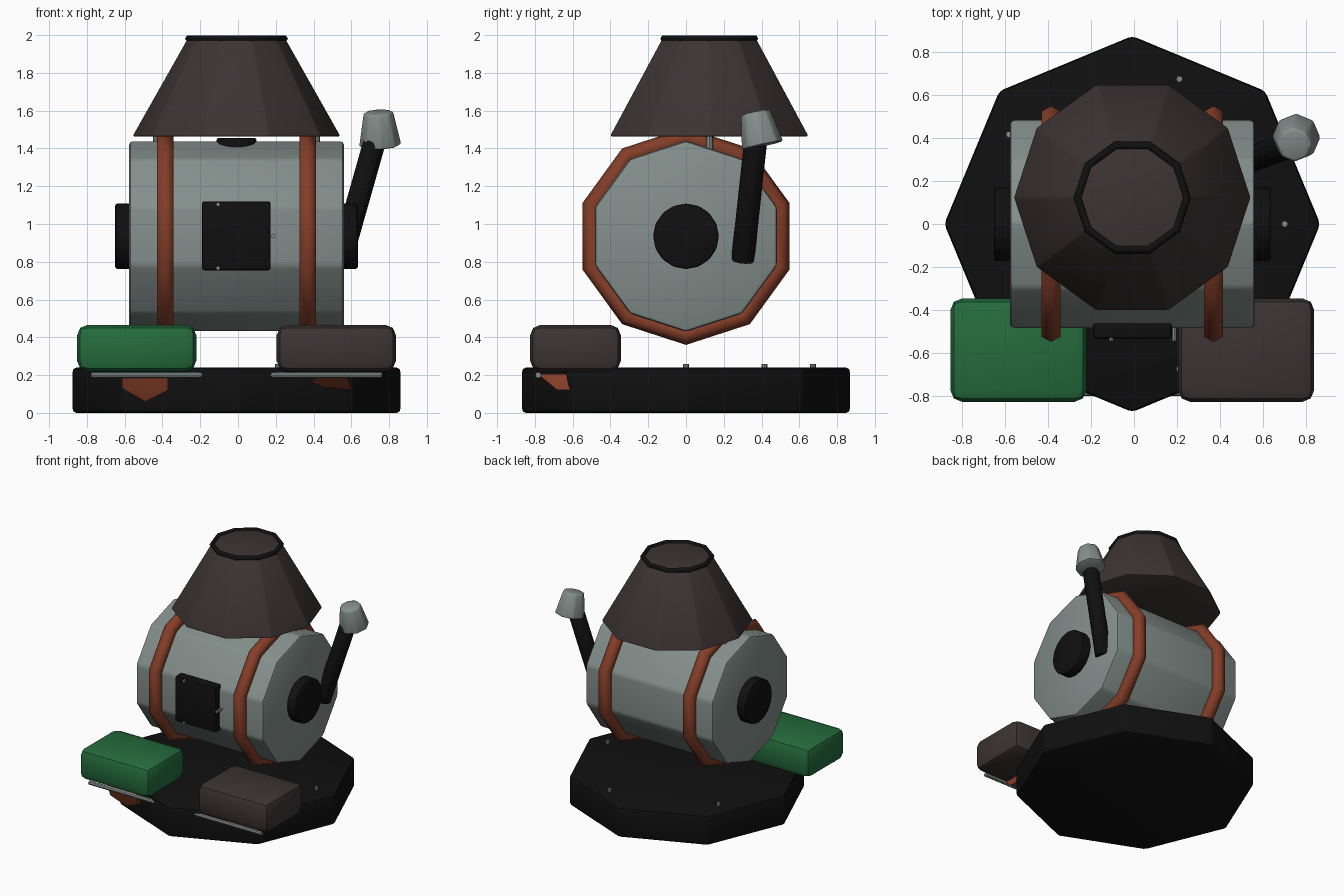
import bpy, bmesh, math
from mathutils import Vector, Matrix

if "Cube" in bpy.data.objects:
    bpy.data.objects.remove(bpy.data.objects["Cube"])

X0 = -0.008      # symmetry plane
CZ = 0.935       # barrel axis height


def material(name, rgb):
    m = bpy.data.materials.new(name)
    m.diffuse_color = (*rgb, 1)
    m.use_nodes = True
    m.node_tree.nodes["Principled BSDF"].inputs["Base Color"].default_value = m.diffuse_color
    return m


BLACK = material("soot black", (0.005, 0.005, 0.005))
STEEL = material("grey steel", (0.23, 0.275, 0.262))
RUST = material("rust red", (0.23, 0.047, 0.021))
GREEN = material("green", (0.018, 0.15, 0.046))
BROWN = material("dark brown", (0.046, 0.033, 0.034))


def finish(bm, name, mat, bevel=0, segments=2, angle=40):
    bmesh.ops.recalc_face_normals(bm, faces=bm.faces)
    if bevel:
        edges = [e for e in bm.edges if e.calc_face_angle(0) > 0.3]
        bmesh.ops.bevel(bm, geom=edges, offset=bevel, segments=segments,
                        profile=0.5, affect='EDGES', clamp_overlap=True)
    me = bpy.data.meshes.new(name)
    bm.to_mesh(me)
    bm.free()
    me.materials.append(mat)
    me.shade_smooth()
    me.set_sharp_from_angle(angle=math.radians(angle))
    ob = bpy.data.objects.new(name, me)
    bpy.context.collection.objects.link(ob)
    return ob


def rod(name, mat, a, b, r1, r2=None, n=10, spin=0, **kw):
    """Cylinder or cone from point a to point b."""
    a, b = Vector(a), Vector(b)
    d = b - a
    bm = bmesh.new()
    rot = Vector((0, 0, 1)).rotation_difference(d).to_matrix().to_4x4()
    bmesh.ops.create_cone(bm, cap_ends=True, segments=n, radius1=r1,
                          radius2=r1 if r2 is None else r2, depth=d.length,
                          matrix=Matrix.Translation((a + b) / 2) @ rot @ Matrix.Rotation(math.radians(spin), 4, 'Z'))
    return finish(bm, name, mat, **kw)


def box(name, mat, lo, hi, **kw):
    lo, hi = Vector(lo), Vector(hi)
    bm = bmesh.new()
    bmesh.ops.create_cube(bm, size=1, matrix=Matrix.Translation((lo + hi) / 2)
                          @ Matrix.Diagonal((*(hi - lo), 1)))
    return finish(bm, name, mat, **kw)


def ring(name, mat, matrix, major, minor, n, m, spin=0):
    """Low-poly torus around the local z axis."""
    bm = bmesh.new()
    rows = []
    for i in range(n):
        t = math.radians(spin) + 2 * math.pi * i / n
        row = []
        for j in range(m):
            p = 2 * math.pi * j / m
            r = major + minor * math.cos(p)
            row.append(bm.verts.new(matrix @ Vector((r * math.cos(t), r * math.sin(t), minor * math.sin(p)))))
        rows.append(row)
    for i in range(n):
        for j in range(m):
            u, v, k = rows[i], rows[(i + 1) % n], (j + 1) % m
            bm.faces.new((u[j], v[j], v[k], u[k]))
    return finish(bm, name, mat, angle=62)


def hull(name, mat, points):
    bm = bmesh.new()
    for p in points:
        bm.verts.new(p)
    bmesh.ops.convex_hull(bm, input=bm.verts)
    return finish(bm, name, mat, angle=20)


# octagonal base with five bolts
rod("base", BLACK, (X0, 0, 0), (X0, 0, 0.24), 0.872, n=8, bevel=0.022)
for i in range(5):
    t = math.tau * i / 5
    x, y = X0 + 0.707 * math.cos(t), 0.707 * math.sin(t)
    rod("base_bolt", STEEL, (x, y, 0.22), (x, y, 0.26), 0.015, n=8)

# barrel lying along x: ten sides, corners at +y and -y
rod("barrel", STEEL, (X0 - 0.568, 0, CZ), (X0 + 0.568, 0, CZ), 0.506, spin=90, bevel=0.02)

# hoops, turned half a side against the barrel
for x in (X0 - 0.377, X0 + 0.377):
    ring("hoop", RUST, Matrix.Translation((x, 0, CZ)) @ Matrix.Rotation(math.pi / 2, 4, 'Y'),
         0.525, 0.05, 10, 6)

# end hubs and top neck
for s in (-1, 1):
    rod("end_hub", BLACK, (X0 + s * 0.54, 0, CZ), (X0 + s * 0.642, 0, CZ), 0.174, n=16, bevel=0.012)
rod("top_neck", BLACK, (X0, 0, 1.36), (X0, 0, 1.456), 0.107, n=12, bevel=0.012)

# front hatch with three bolts
box("hatch", BLACK, (X0 - 0.183, -0.53, 0.755), (X0 + 0.181, -0.44, 1.12), bevel=0.012)
for i in range(3):
    t = math.tau * i / 3
    x, z = X0 + 0.195 * math.cos(t), CZ + 0.195 * math.sin(t)
    rod("hatch_bolt", STEEL, (x, -0.47, z), (x, -0.543, z), 0.011, n=8)

# lampshade roof, rim ring and side posts
rod("roof", BROWN, (X0, 0.123, 1.463), (X0, 0.123, 1.985), 0.553, 0.258, spin=90, bevel=0.012)
ring("roof_rim", BLACK, Matrix.Translation((X0, 0.123, 1.981)), 0.253, 0.019, 10, 6)
for s in (-1, 1):
    rod("roof_post", STEEL, (X0 + s * 0.425, 0.125, 1.38), (X0 + s * 0.425, 0.125, 1.48), 0.018, n=8)

# leaning exhaust pipe with flared cap
rod("exhaust_pipe", BLACK, (0.545, 0.30, 0.805), (0.733, 0.372, 1.47), 0.062, n=10, bevel=0.006)
rod("exhaust_cap", STEEL, (0.753, 0.405, 1.415), (0.743, 0.367, 1.592), 0.114, 0.08, n=8, bevel=0.012)

# two feet, each with a rod below its front edge
for s, name, mat in ((-1, "left_foot", GREEN), (1, "right_foot", BROWN)):
    a, b = sorted((X0 + s * 0.213, X0 + s * 0.844))
    box(name, mat, (a, -0.825, 0.22), (b, -0.345, 0.466), bevel=0.055)
    rod(name + "_rod", STEEL, (X0 + s * 0.177, -0.782, 0.2), (X0 + s * 0.77, -0.782, 0.2), 0.016, n=8)

# wedge brackets between the feet and the base
left = [(-0.615, -0.78, 0.215), (-0.37, -0.78, 0.215), (-0.615, -0.75, 0.13),
        (-0.37, -0.75, 0.12), (-0.49, -0.72, 0.06)]
right = [(0.43, -0.785, 0.205), (0.57, -0.785, 0.205), (0.37, -0.68, 0.145), (0.605, -0.68, 0.12)]
for name, pts in (("left_bracket", left), ("right_bracket", right)):
    hull(name, RUST, pts + [(x, -0.56, z) for x, y, z in pts])
